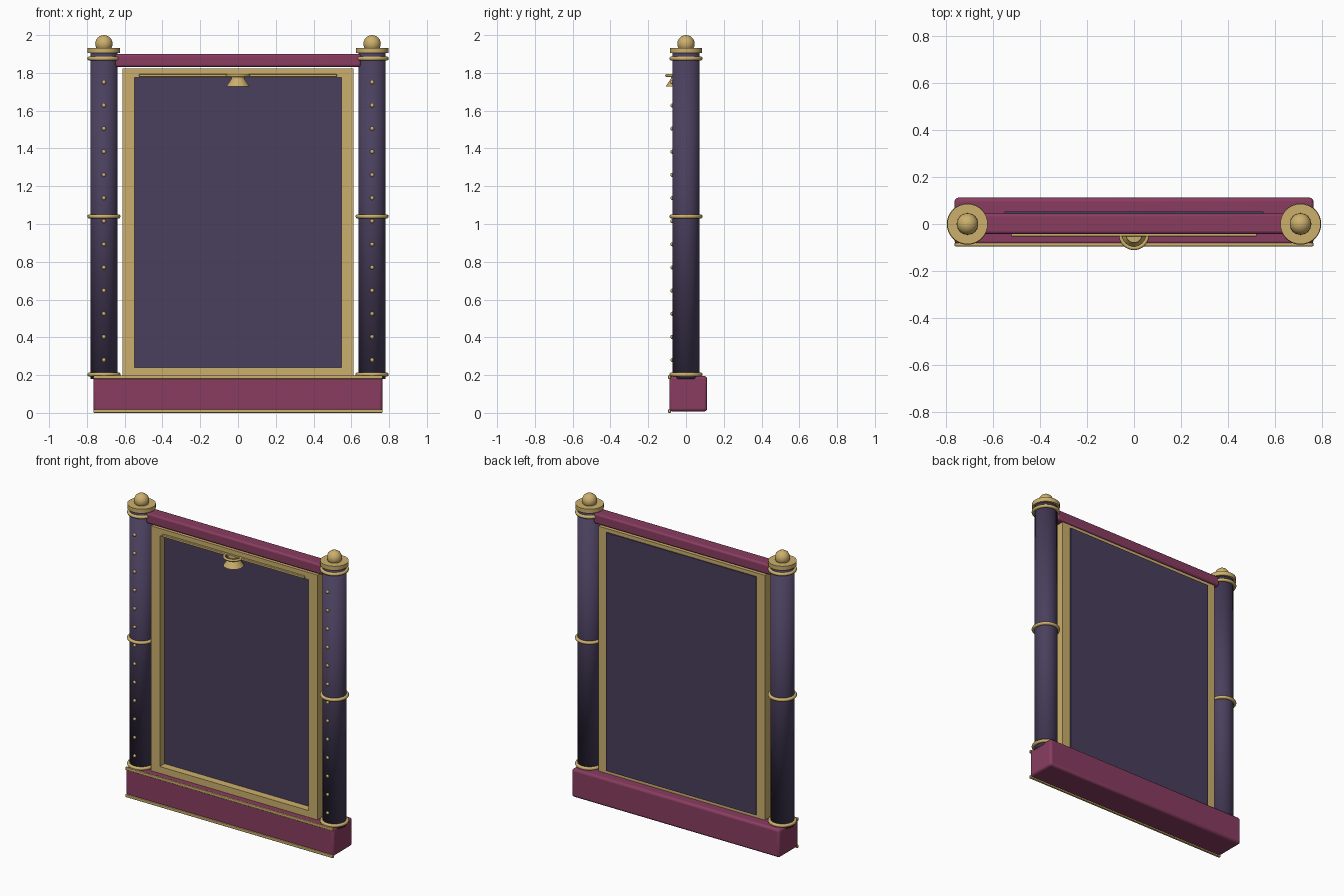
import bpy, math

cube = bpy.data.objects.get("Cube")
if cube:
    bpy.data.objects.remove(cube, do_unlink=True)


def material(name, rgb):
    m = bpy.data.materials.new(name)
    m.use_nodes = True
    m.diffuse_color = (*rgb, 1)
    m.node_tree.nodes["Principled BSDF"].inputs["Base Color"].default_value = (*rgb, 1)
    return m


GOLD = material("antique_gold", (0.60, 0.43, 0.15))
PLUM = material("plum_red", (0.25, 0.046, 0.118))
PURPLE = material("dusky_purple", (0.068, 0.05, 0.11))


def finish(name, mat, smooth=None):
    ob = bpy.context.object
    ob.name = name
    ob.data.materials.clear()
    ob.data.materials.append(mat)
    if smooth == "all":
        bpy.ops.object.shade_smooth()
    elif smooth == "angle":
        bpy.ops.object.shade_smooth_by_angle(angle=math.radians(40))
    return ob


def box(name, mat, x, y, z, bevel=0):
    """Box given by its (low, high) extent on each axis."""
    spans = (x, y, z)
    bpy.ops.mesh.primitive_cube_add(size=1, location=[(a + b) / 2 for a, b in spans])
    ob = bpy.context.object
    ob.scale = [b - a for a, b in spans]
    bpy.ops.object.transform_apply(location=False, rotation=False, scale=True)
    if bevel:
        mod = ob.modifiers.new("rounded_edges", "BEVEL")
        mod.width = bevel
        mod.segments = 3
    return finish(name, mat, "angle" if bevel else None)


def cylinder(name, mat, x, y, z, r, r_top=None, smooth="angle"):
    bpy.ops.mesh.primitive_cone_add(
        vertices=32, radius1=r, radius2=r if r_top is None else r_top,
        depth=z[1] - z[0], location=(x, y, sum(z) / 2))
    return finish(name, mat, smooth)


def ring(name, x, y, z, major, minor):
    bpy.ops.mesh.primitive_torus_add(
        location=(x, y, z), major_radius=major, minor_radius=minor,
        major_segments=40, minor_segments=10)
    return finish(name, GOLD, "all")


def ball(name, x, y, z, r, segments=24):
    bpy.ops.mesh.primitive_uv_sphere_add(
        segments=segments, ring_count=segments // 2, radius=r, location=(x, y, z))
    return finish(name, GOLD, "all")


# Base with gold trim along its front edges
box("base", PLUM, (-0.765, 0.765), (-0.088, 0.112), (0.008, 0.195), 0.015)
for name, z in (("lower", 0), ("upper", 0.18)):
    box(name + "_base_trim", GOLD, (-0.765, 0.765), (-0.095, -0.08), (z, z + 0.019), 0.004)

# Top rail
box("top_rail", PLUM, (-0.65, 0.65), (-0.042, 0.045), (1.832, 1.9), 0.012)

# Picture frame and panel
for side, s in (("left", 1), ("right", -1)):
    box(side + "_frame_stile", GOLD, sorted((s * 0.547, s * 0.612)), (-0.04, 0.045), (0.19, 1.824))
box("frame_head", GOLD, (-0.547, 0.547), (-0.04, 0.045), (1.776, 1.824))
box("frame_sill", GOLD, (-0.547, 0.547), (-0.04, 0.045), (0.19, 0.24))
box("panel", PURPLE, (-0.552, 0.552), (0.01, 0.053), (0.215, 1.8))

# Columns with rings, caps, finials and front studs
for side, s in (("left", 1), ("right", -1)):
    x = s * 0.71
    cylinder(side + "_column", PURPLE, x, 0, (0.18, 1.91), 0.072, smooth="all")
    for level, z in (("bottom", 0.203), ("middle", 1.04), ("top", 1.876)):
        ring(f"{side}_{level}_ring", x, 0, z, 0.077, 0.011)
    cylinder(side + "_cap", GOLD, x, 0, (1.905, 1.933), 0.086)
    ball(side + "_finial", x, 0, 1.954, 0.046)
    for i in range(13):
        ball(f"{side}_stud_{i + 1}", x, -0.072, 0.28 + i * 0.1225, 0.011, 12)

# Picture rod and hanging lamp
box("picture_rod", GOLD, (-0.523, 0.523), (-0.053, -0.036), (1.779, 1.794), 0.003)
ring("lamp_ring", 0, -0.046, 1.786, 0.057, 0.008)
cylinder("lamp_shade", GOLD, 0, -0.046, (1.728, 1.77), 0.062, 0.034)
cylinder("lamp_neck", GOLD, 0, -0.046, (1.765, 1.79), 0.034)
